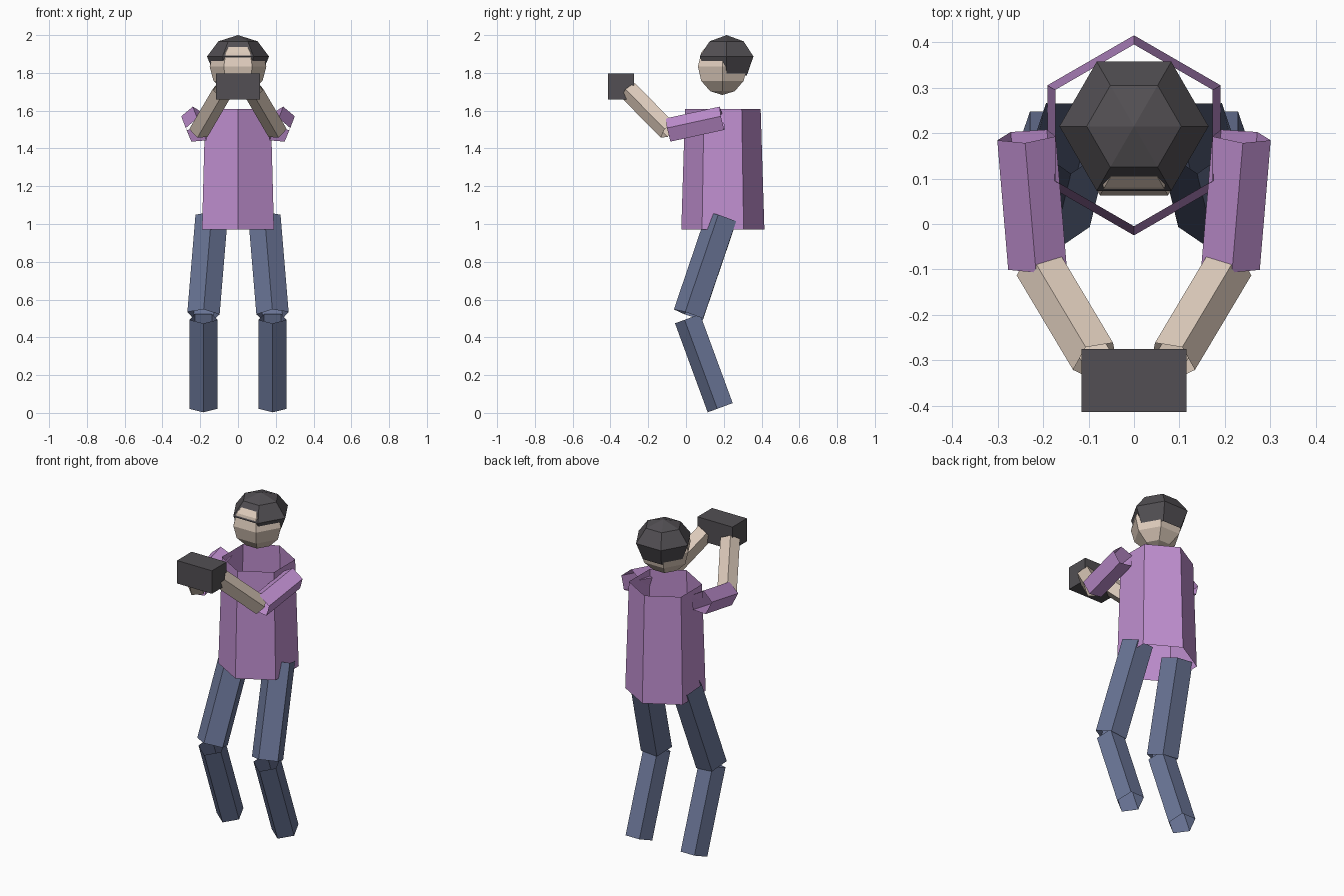
import bpy, bmesh, math
from mathutils import Vector

if "Cube" in bpy.data.objects:
    bpy.data.objects.remove(bpy.data.objects["Cube"])


def material(name, rgb):
    m = bpy.data.materials.new(name)
    lin = [((c / 255 + 0.055) / 1.055) ** 2.4 for c in rgb]
    m.diffuse_color = (*lin, 1)
    m.use_nodes = True
    m.node_tree.nodes["Principled BSDF"].inputs["Base Color"].default_value = m.diffuse_color
    return m


PURPLE = material("purple shirt", (192, 143, 208))
SKIN = material("skin", (222, 204, 188))
BLUE = material("denim blue", (105, 116, 149))
DARK = material("dark grey", (82, 79, 83))


def finish(name, bm, mat):
    me = bpy.data.meshes.new(name)
    bm.to_mesh(me)
    bm.free()
    me.materials.append(mat)
    ob = bpy.data.objects.new(name, me)
    bpy.context.collection.objects.link(ob)
    return ob


def skin_rings(bm, rings):
    """Join neighbouring rings with quads (no caps)."""
    rows = [[bm.verts.new(p) for p in ring] for ring in rings]
    n = len(rows[0])
    for lo, hi in zip(rows, rows[1:]):
        for i in range(n):
            j = (i + 1) % n
            bm.faces.new((lo[i], lo[j], hi[j], hi[i]))


def circle(n, r, z=0.0, start=0.0):
    """Points round the z axis, the first one facing the front."""
    return [Vector((r * math.sin(start + k * math.tau / n),
                    -r * math.cos(start + k * math.tau / n), z)) for k in range(n)]


def tube(name, bottom, top, n, r_bottom, r_top, mat):
    """Open-ended faceted tube between two points."""
    a, b = Vector(bottom), Vector(top)
    q = Vector((0, 0, 1)).rotation_difference(b - a)
    bm = bmesh.new()
    skin_rings(bm, [[a + q @ p for p in circle(n, r_bottom)],
                    [b + q @ p for p in circle(n, r_top)]])
    return finish(name, bm, mat)


def lathe(name, y, profile, mat):
    """Six-sided turned shape with a flat side to the front; profile runs upward."""
    bm = bmesh.new()
    skin_rings(bm, [[p + Vector((0, y, 0)) for p in circle(6, r, z, math.pi / 6)]
                    for r, z in profile])
    bmesh.ops.remove_doubles(bm, verts=bm.verts, dist=1e-4)
    return finish(name, bm, mat)


# Shirt body, open at neck and waist
tube("shirt", (0, 0.195, 0.97), (0, 0.195, 1.61), 6, 0.22, 0.20, PURPLE)

# Head: low-poly ball
HR, HZ = 0.15, 1.833
lathe("head", 0.193,
      [(HR * math.sin(k * math.pi / 6), HZ - HR * math.cos(k * math.pi / 6)) for k in range(7)],
      SKIN)

# Hair or cap shell, overlapping the head so the forehead pokes through
lathe("cap", 0.215, [(0.123, 1.785), (0.164, 1.887), (0.104, 1.967), (0, 2.0)], DARK)

# Limbs, five-sided open tubes
for s, side in ((-1, "left"), (1, "right")):
    tube(side + "_thigh", (s * 0.183, 0.021, 0.519), (s * 0.14, 0.196, 1.034), 5, 0.09, 0.09, BLUE)
    tube(side + "_shin", (s * 0.183, 0.188, 0.030), (s * 0.183, 0.015, 0.501), 5, 0.078, 0.078, BLUE)
    tube(side + "_sleeve", (s * 0.211, -0.092, 1.493), (s * 0.235, 0.193, 1.555), 5, 0.068, 0.068, PURPLE)
    tube(side + "_forearm", (s * 0.207, -0.092, 1.493), (s * 0.083, -0.300, 1.705), 5, 0.056, 0.056, SKIN)

# Box held in front of the face
bm = bmesh.new()
bmesh.ops.create_cube(bm, size=1)
for v in bm.verts:
    v.co = Vector((v.co.x * 0.232, v.co.y * 0.138 - 0.344, v.co.z * 0.138 + 1.728))
finish("held_box", bm, DARK)
